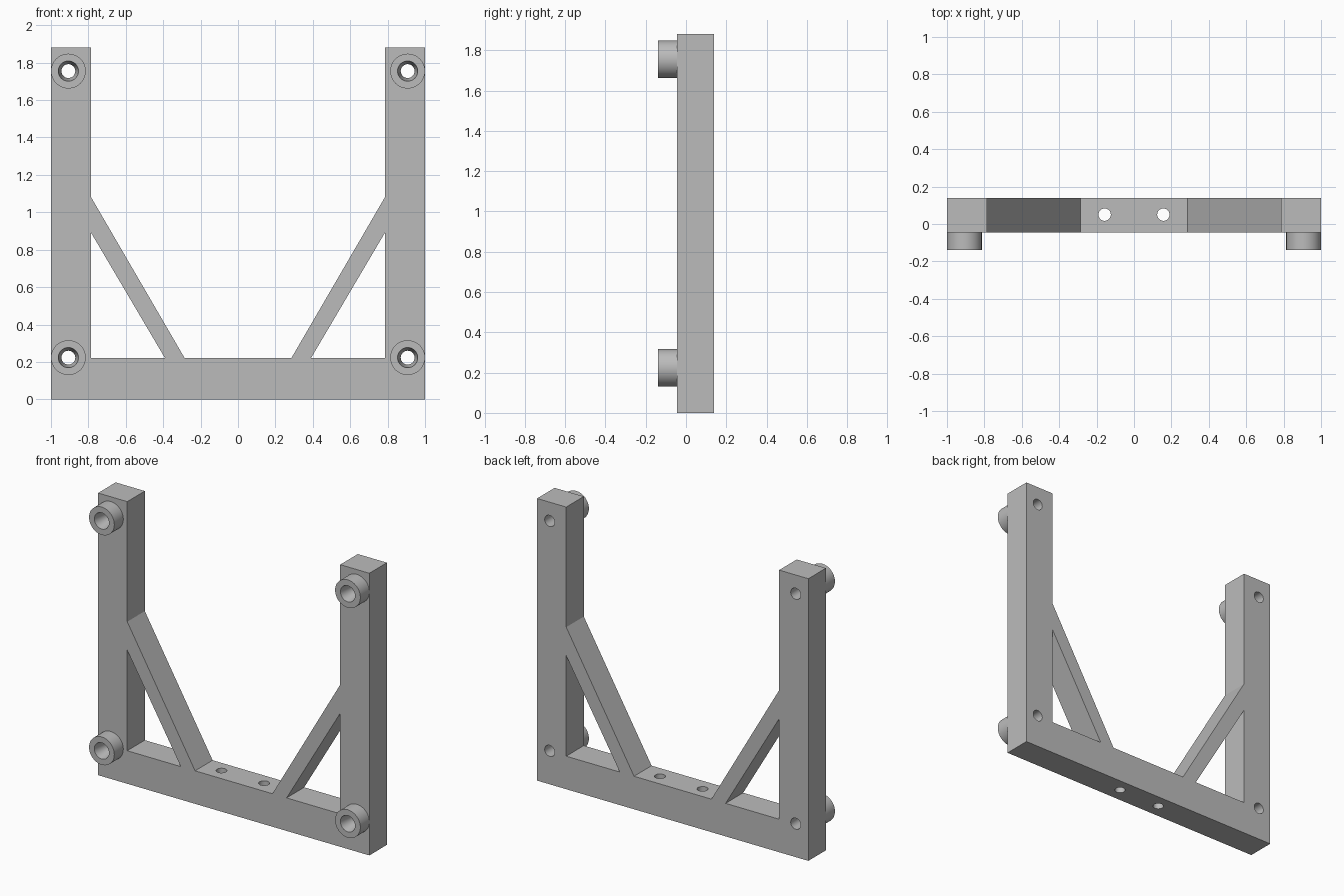
import bpy, bmesh, math
from mathutils import Matrix

cube = bpy.data.objects.get("Cube")
if cube:
    bpy.data.objects.remove(cube, do_unlink=True)

grey = bpy.data.materials.new("plain grey")
grey.use_nodes = True
colour = (0.5, 0.5, 0.5, 1)
grey.diffuse_color = colour
grey.node_tree.nodes["Principled BSDF"].inputs["Base Color"].default_value = colour

BACK, FACE, TIP = 0.14, -0.045, -0.14
POST_X, BAR_Z, TOP_Z = 0.785, 0.22, 1.88
MOUNT_X, MOUNT_Z = 0.907, (0.223, 1.755)
BORE, MOUTH, RIM = 0.037, 0.054, 0.093


def finish(bm, name):
    bmesh.ops.recalc_face_normals(bm, faces=bm.faces)
    mesh = bpy.data.meshes.new(name)
    bm.to_mesh(mesh)
    bm.free()
    mesh.materials.append(grey)
    obj = bpy.data.objects.new(name, mesh)
    bpy.context.collection.objects.link(obj)
    return obj


def extrude_profile(name, loop):
    bm = bmesh.new()
    face = bm.faces.new([bm.verts.new((x, FACE, z)) for x, z in loop])
    new = bmesh.ops.extrude_face_region(bm, geom=[face])["geom"]
    bmesh.ops.translate(bm, vec=(0, BACK - FACE, 0),
                        verts=[v for v in new if isinstance(v, bmesh.types.BMVert)])
    return finish(bm, name)


def lathe(name, profile, x, z, steps=48):
    """Closed ring of (radius, y) points spun about a y-axis line."""
    bm = bmesh.new()
    rings = [[bm.verts.new((x + r * math.cos(a), y, z + r * math.sin(a)))
              for a in (math.tau * i / steps for i in range(steps))] for r, y in profile]
    for k, ring in enumerate(rings):
        after = rings[(k + 1) % len(rings)]
        for i in range(steps):
            j = (i + 1) % steps
            bm.faces.new((ring[i], ring[j], after[j], after[i]))
    return finish(bm, name)


def cut(target, cutter):
    mod = target.modifiers.new(cutter.name, 'BOOLEAN')
    mod.operation, mod.solver, mod.object = 'DIFFERENCE', 'EXACT', cutter
    cutter.hide_render = True
    cutter.hide_set(True)


def drill(name, radius, depth, matrix):
    bm = bmesh.new()
    bmesh.ops.create_cone(bm, cap_ends=True, segments=48, radius1=radius,
                          radius2=radius, depth=depth, matrix=matrix)
    return finish(bm, name)


# U-shaped frame with diagonal braces, as one outline
half = [(0.285, BAR_Z), (POST_X, 1.08), (POST_X, TOP_Z), (1, TOP_Z), (1, 0)]
frame = extrude_profile("frame", half + [(-x, z) for x, z in reversed(half)])

# Triangular openings, mounting bores and bar holes
window = [(0.39, BAR_Z), (POST_X, BAR_Z), (POST_X, 0.89)]
cutters = []
for side, label in ((1, "left"), (-1, "right")):
    opening = extrude_profile(label + "_brace_opening_cutter", [(side * x, z) for x, z in window])
    opening.scale.y = 2
    cutters.append(opening)
    for z, level in zip(MOUNT_Z, ("lower", "upper")):
        place = Matrix.Translation((side * MOUNT_X, 0, z)) @ Matrix.Rotation(math.pi / 2, 4, 'X')
        cutters.append(drill(f"{label}_{level}_bore_cutter", BORE, 1, place))
        # Hollow standoff with a tapered mouth
        lathe(f"{label}_{level}_standoff",
              [(RIM, FACE), (RIM, TIP), (MOUTH, TIP), (BORE, FACE)], side * MOUNT_X, z)
    cutters.append(drill(label + "_bar_hole_cutter", 0.033, 0.6,
                         Matrix.Translation((side * 0.157, 0.05, 0.1))))
for cutter in cutters:
    cut(frame, cutter)

# Bake the cuts into the frame, then drop the cutters
baked = bpy.data.meshes.new_from_object(
    frame.evaluated_get(bpy.context.evaluated_depsgraph_get()))
frame.modifiers.clear()
frame.data = baked
for cutter in cutters:
    bpy.data.objects.remove(cutter, do_unlink=True)

# Smooth round walls, crisp edges
for obj in bpy.context.collection.objects:
    if obj.type == 'MESH' and (obj == frame or obj.name.endswith("standoff")):
        bpy.ops.object.select_all(action='DESELECT')
        obj.select_set(True)
        bpy.context.view_layer.objects.active = obj
        bpy.ops.object.shade_smooth_by_angle(angle=math.radians(30))
